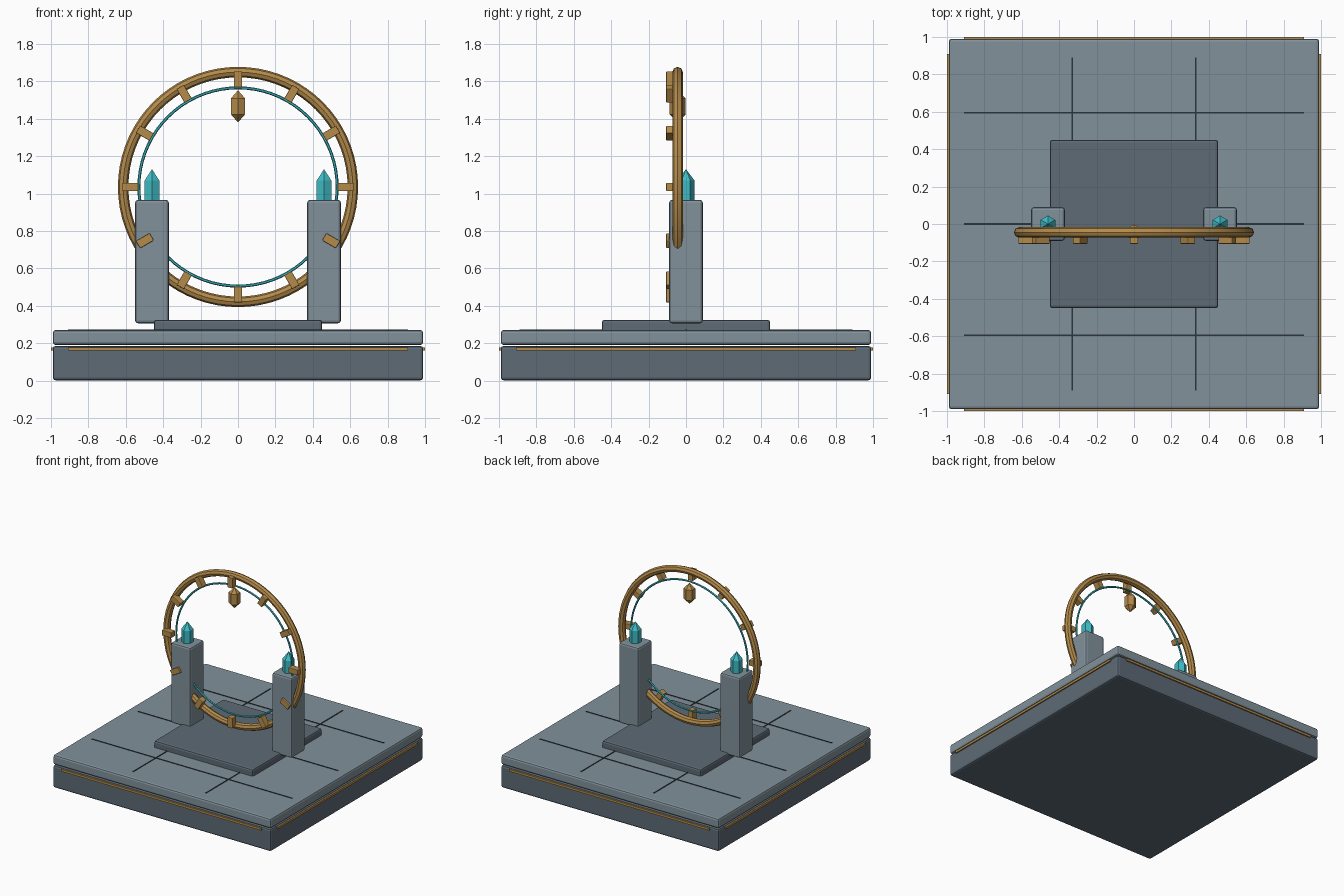
import bpy
import math
from mathutils import Matrix

old = bpy.data.objects.get("Cube")
if old:
    bpy.data.objects.remove(old, do_unlink=True)


def material(name, rgb):
    mat = bpy.data.materials.new(name)
    mat.use_nodes = True
    color = (*rgb, 1)
    mat.diffuse_color = color
    mat.node_tree.nodes["Principled BSDF"].inputs["Base Color"].default_value = color
    return mat


STONE = material("light stone", (0.22, 0.285, 0.33))
DARK = material("dark stone", (0.11, 0.145, 0.18))
SEAM = material("seam", (0.025, 0.033, 0.045))
GOLD = material("gold", (0.46, 0.26, 0.07))
TEAL = material("teal crystal", (0.05, 0.5, 0.56))


def finish(name, mat):
    obj = bpy.context.object
    obj.name = name
    obj.data.materials.append(mat)
    return obj


def box(name, center, size, mat, bevel=0.0):
    bpy.ops.mesh.primitive_cube_add(size=1, location=center)
    obj = finish(name, mat)
    obj.data.transform(Matrix.Diagonal((*size, 1)))
    if bevel:
        mod = obj.modifiers.new("soft edges", "BEVEL")
        mod.width = bevel
        mod.segments = 2
    return obj


def ring(name, radius, tube, sides, mat):
    bpy.ops.mesh.primitive_torus_add(
        major_radius=radius, minor_radius=tube, major_segments=72, minor_segments=sides,
        location=(0, RING_Y, RING_Z), rotation=(math.pi / 2, 0, 0))
    finish(name, mat)
    bpy.ops.object.shade_smooth_by_angle(angle=math.radians(30))


def gem(name, center, radius, half_height, mat):
    """Six-sided double pyramid with a corner on the x axis."""
    bpy.ops.mesh.primitive_uv_sphere_add(segments=6, ring_count=2, radius=1, location=center)
    obj = finish(name, mat)
    obj.data.transform(Matrix.Diagonal((radius, radius, half_height, 1)))


RING_Y, RING_Z = -0.045, 1.035

# Stepped base
box("lower_base", (0, 0, 0.094), (1.98, 1.98, 0.184), DARK, 0.015).location.z = 0.093
box("upper_base", (0, 0, 0.23), (1.98, 1.98, 0.08), STONE, 0.015)
box("dais", (0, 0, 0.288), (0.9, 0.9, 0.074), DARK, 0.015)

# Gold trim on the four sides of the base
for side in (-1, 1):
    box("trim_y", (0, side * 0.99, 0.169), (1.82, 0.02, 0.018), GOLD)
    box("trim_x", (side * 0.99, 0, 0.169), (0.02, 1.82, 0.018), GOLD)

# Paving seams
for y in (-0.595, 0, 0.595):
    box("seam_across", (0, y, 0.27), (1.82, 0.01, 0.006), SEAM)
for x in (-0.33, 0.33):
    box("seam_along", (x, 0, 0.27), (0.01, 1.78, 0.006), SEAM)

# Pillars topped with crystals
for side, label in ((-1, "right"), (1, "left")):
    box(label + "_pillar", (side * 0.46, 0, 0.636), (0.18, 0.18, 0.66), STONE, 0.015)
    gem(label + "_crystal", (side * 0.46, 0, 1.01), 0.052, 0.12, TEAL)

# Portal rings
ring("outer_ring", 0.614, 0.028, 8, GOLD)
ring("inner_ring", 0.53, 0.008, 6, TEAL)

# Radial clasps around the rings
for i in range(12):
    angle = i * math.tau / 12
    clasp = box("clasp", (0.575 * math.cos(angle), -0.08, RING_Z + 0.575 * math.sin(angle)),
                (0.085, 0.052, 0.045), GOLD, 0.004)
    clasp.rotation_euler.y = -angle

# Hanging pendant
gem("pendant", (0, RING_Y, 1.466), 0.05, 0.086, GOLD)
